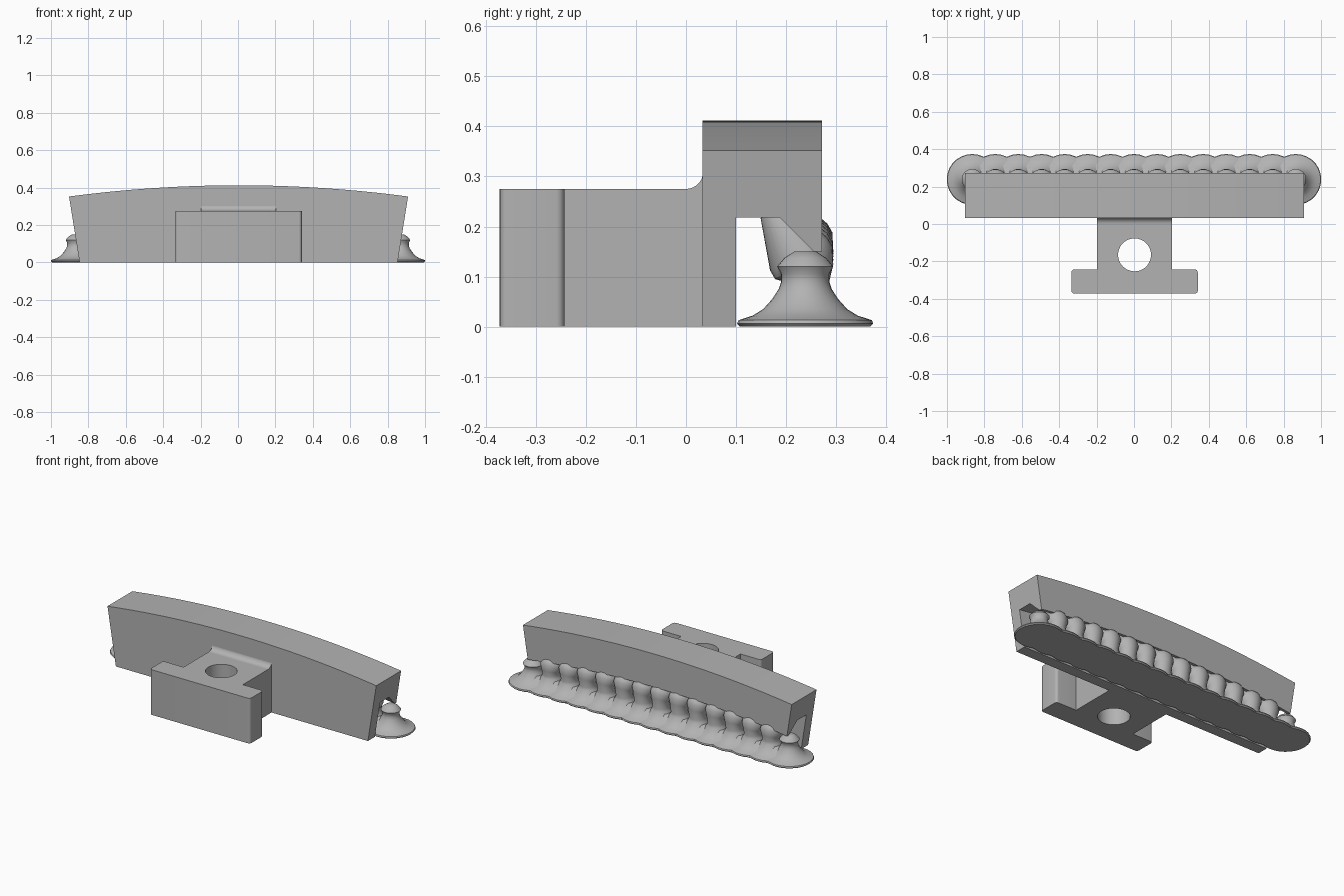
import bpy, bmesh, math
from mathutils import Matrix, Vector

if "Cube" in bpy.data.objects:
    bpy.data.objects.remove(bpy.data.objects["Cube"])

grey = bpy.data.materials.new("light grey")
grey.use_nodes = True
grey.diffuse_color = (0.45, 0.45, 0.45, 1)
grey.node_tree.nodes["Principled BSDF"].inputs["Base Color"].default_value = (0.45, 0.45, 0.45, 1)


def finish(bm, name, smooth=None):
    bmesh.ops.recalc_face_normals(bm, faces=bm.faces)
    mesh = bpy.data.meshes.new(name)
    bm.to_mesh(mesh)
    bm.free()
    ob = bpy.data.objects.new(name, mesh)
    bpy.context.collection.objects.link(ob)
    mesh.materials.append(grey)
    if smooth:
        bpy.ops.object.select_all(action='DESELECT')
        ob.select_set(True)
        bpy.context.view_layer.objects.active = ob
        bpy.ops.object.shade_smooth_by_angle(angle=math.radians(smooth))
    return ob


def skin(bm, rings):
    """Join rings of equal length and cap both ends."""
    rows = [[bm.verts.new(p) for p in ring] for ring in rings]
    n = len(rows[0])
    for a, b in zip(rows, rows[1:]):
        for i in range(n):
            bm.faces.new((a[i], a[(i + 1) % n], b[(i + 1) % n], b[i]))
    bm.faces.new(rows[0])
    bm.faces.new(rows[-1])


def circle(centre, radius, tilt=0, n=28):
    rot = Matrix.Rotation(tilt, 3, 'X')
    return [Vector(centre) + rot @ Vector((radius * math.cos(math.tau * i / n),
            radius * math.sin(math.tau * i / n), 0)) for i in range(n)]


# Arched bar: its grooved section follows a shallow arc and the ends taper
section = [(0.033, 0), (0.1, 0), (0.1, 0.218), (0.187, 0.218),
           (0.255, 0.15), (0.272, 0.15), (0.272, 0.352), (0.033, 0.352)]
bm = bmesh.new()
rings = []
for k in range(33):
    s = k / 16 - 1
    rise = 0.06 * (1 - s * s)
    rings.append([(0.003 + s * (0.85 + 0.16 * z), y, z + rise if z else 0) for y, z in section])
skin(bm, rings)
finish(bm, "arched_bar", 20)

# T-shaped connector with rounded outer corners
bm = bmesh.new()
half = [(0.2, 0.05), (0.2, -0.243), (0.338, -0.243), (0.338, -0.372)]
outline = half + [(-x, y) for x, y in reversed(half)]
skin(bm, [[(x + 0.003, y, z) for x, y in outline] for z in (0, 0.275)])
corners = [e for e in bm.edges if abs(e.verts[0].co.z - e.verts[1].co.z) > 0.1
           and abs(e.verts[0].co.x - 0.003) > 0.3]
bmesh.ops.bevel(bm, geom=corners, offset=0.016, segments=5, affect='EDGES', profile=0.5)
connector = finish(bm, "connector")

# Round bolt hole through the connector
bm = bmesh.new()
skin(bm, [circle((0.003, -0.165, z), 0.088, n=48) for z in (-0.1, 0.4)])
cutter = finish(bm, "hole_cutter")
cutter.hide_render = True
cut = connector.modifiers.new("hole", 'BOOLEAN')
cut.operation = 'DIFFERENCE'
cut.object = cutter
cut.solver = 'EXACT'
bpy.context.view_layer.objects.active = connector
connector.select_set(True)
bpy.ops.object.modifier_apply(modifier="hole")
bpy.data.objects.remove(cutter)
bpy.ops.object.select_all(action='DESELECT')
connector.select_set(True)
bpy.ops.object.shade_smooth_by_angle(angle=math.radians(30))

# Concave fillet between connector and bar
r = 0.034
arc = [(r * (1 - 1) + r * math.sin(a), 0.275 + r * (1 - math.cos(a)))
       for a in [math.pi / 2 * i / 8 for i in range(9)]]
arc += [(0.045, 0.275 + r), (0.045, 0.27), (0, 0.27)]
bm = bmesh.new()
skin(bm, [[(x, y, z) for y, z in arc] for x in (-0.197, 0.203)])
finish(bm, "fillet", 30)

# Flared support feet, with necks and leaning heads that reach into the groove
COUNT, REACH, CY = 15, 0.865, 0.238
foot = [(0.13, 0), (0.136, 0.006), (0.133, 0.013), (0.105, 0.022), (0.084, 0.035),
        (0.066, 0.055), (0.053, 0.075), (0.048, 0.09)]
for k in range(COUNT):
    s = 2 * k / (COUNT - 1) - 1
    x = s * REACH
    end = k in (0, COUNT - 1)
    rise = 0.05 * (1 - s * s)
    rings = [circle((x, CY, z), rad) for rad, z in foot]
    if end:
        rings += [circle((x, CY, z), rad) for rad, z in
                  ((0.048, 0.105), (0.056, 0.12), (0.042, 0.137), (0.022, 0.15))]
    else:
        tilt = math.radians(30)
        lean = Vector((0, -math.sin(tilt), math.cos(tilt)))
        base = Vector((x, CY - 0.003, 0.118 + rise * 0.75))
        rings += [circle(base - lean * 0.025, 0.05, tilt * 0.7),
                  circle(base, 0.066, tilt),
                  circle(base + lean * 0.02, 0.066, tilt),
                  circle(base + lean * 0.12, 0.03, tilt)]
    bm = bmesh.new()
    skin(bm, rings)
    finish(bm, f"support_{k + 1}", 40)

# Thin raft joining the feet
bm = bmesh.new()
raft = []
for side in (1, -1):
    for i in range(17):
        a = side * math.pi / 2 * (i / 8 - 1) if side > 0 else math.pi / 2 + math.pi * i / 16
        raft.append((side * REACH + 0.12 * math.cos(a), CY + 0.12 * math.sin(a)))
skin(bm, [[(x, y, z) for x, y in raft] for z in (0, 0.012)])
finish(bm, "raft")

# Low ridge blending neighbouring feet together
bm = bmesh.new()
ridge = [(0.118, 0.01), (0.09, 0.022), (0.06, 0.045), (0.035, 0.065)]
ridge += [(-w, z) for w, z in reversed(ridge)]
skin(bm, [[(x, CY + w, z) for w, z in ridge] for x in (-REACH, REACH)])
finish(bm, "foot_ridge", 40)
